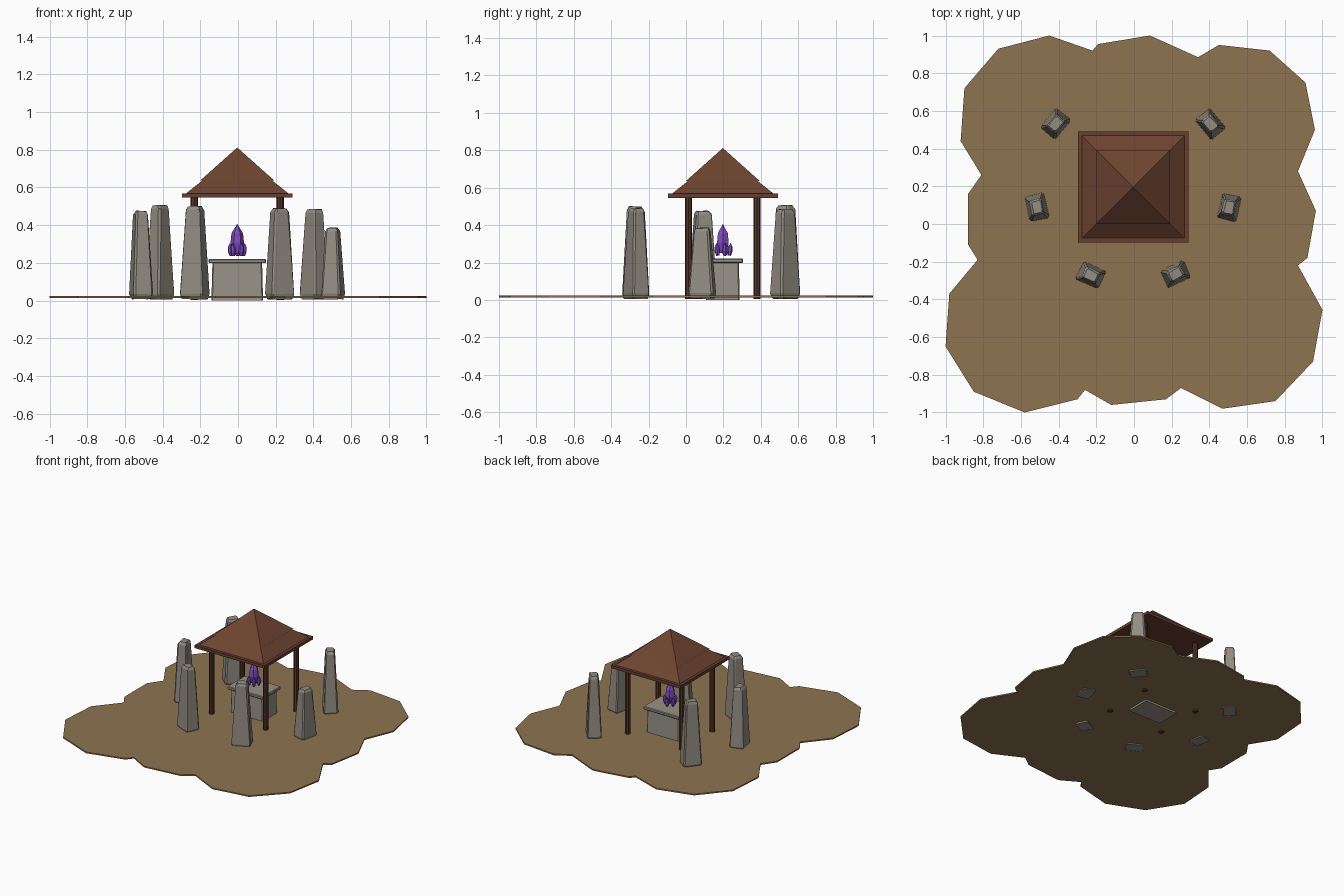
import bpy, bmesh, math, random
from mathutils import Matrix, Vector

random.seed(4)
cube = bpy.data.objects.get("Cube")
if cube:
    bpy.data.objects.remove(cube, do_unlink=True)


def material(name, r, g, b):
    mat = bpy.data.materials.new(name)
    mat.use_nodes = True
    mat.diffuse_color = (r, g, b, 1)
    node = next(n for n in mat.node_tree.nodes if n.type == "BSDF_PRINCIPLED")
    node.inputs["Base Color"].default_value = (r, g, b, 1)
    return mat


earth = material("dry earth", 0.27, 0.175, 0.08)
stone = material("standing stone", 0.29, 0.265, 0.225)
altar_stone = material("altar stone", 0.31, 0.285, 0.245)
roof_red = material("roof red brown", 0.155, 0.058, 0.03)
trim = material("eave wood", 0.135, 0.048, 0.027)
wood = material("post wood", 0.09, 0.034, 0.019)
violet = material("violet crystal", 0.22, 0.07, 0.55)

SHRINE = Vector((-0.004, 0.197, 0))


def finish(name, bm, mat, matrix=Matrix()):
    """Turn a bmesh into a linked object with one material."""
    bmesh.ops.recalc_face_normals(bm, faces=bm.faces)
    mesh = bpy.data.meshes.new(name)
    bm.to_mesh(mesh)
    bm.free()
    mesh.materials.append(mat)
    obj = bpy.data.objects.new(name, mesh)
    obj.matrix_world = matrix
    bpy.context.collection.objects.link(obj)
    return obj


def loft(name, rings, mat, matrix=Matrix(), jitter=0.0):
    """Skin a stack of closed rings and cap both ends."""
    bm = bmesh.new()
    loops = [[bm.verts.new(p) for p in ring] for ring in rings]
    for low, high in zip(loops, loops[1:]):
        for i in range(len(low)):
            j = (i + 1) % len(low)
            bm.faces.new((low[i], low[j], high[j], high[i]))
    bm.faces.new(loops[0][::-1])
    bm.faces.new(loops[-1])
    for v in bm.verts:
        v.co += Vector([random.uniform(-jitter, jitter) for _ in range(3)])
    bmesh.ops.remove_doubles(bm, verts=bm.verts, dist=0.0001)
    return finish(name, bm, mat, matrix)


def rect(hx, hy, z):
    return [(-hx, -hy, z), (hx, -hy, z), (hx, hy, z), (-hx, hy, z)]


def cut_rect(hx, hy, z, c):
    """Rectangle with cut corners."""
    return [(-hx + c, -hy, z), (hx - c, -hy, z), (hx, -hy + c, z), (hx, hy - c, z),
            (hx - c, hy, z), (-hx + c, hy, z), (-hx, hy - c, z), (-hx, -hy + c, z)]


def circle(r, z, sides):
    return [(r * math.cos(math.tau * i / sides), r * math.sin(math.tau * i / sides), z)
            for i in range(sides)]


# Ground: thin scalloped patch
outline = [
    (-.45, 1), (-.72, .93), (-.9, .72), (-.92, .44), (-.81, .26), (-.88, .16), (-.88, -.11),
    (-.83, -.19), (-.98, -.37), (-1, -.65), (-.85, -.89), (-.58, -1), (-.3, -.93), (-.26, -.88),
    (-.12, -.96), (.17, -.93), (.25, -.87), (.47, -.98), (.75, -.94), (.95, -.73), (1, -.455),
    (.87, -.22), (.92, -.18), (.965, .07), (.87, .28), (.96, .5), (.91, .75), (.72, .92),
    (.45, .95), (.34, .885), (.085, 1), (-.19, .955), (-.22, .92)]
loft("ground", [[(x, y, z) for x, y in outline] for z in (0.014, 0.024)], earth)

# Standing stones: tapered blocks facing the shrine
stones = [("back_right", -0.415, 0.532, 0.508), ("right", -0.515, 0.09, 0.478),
          ("front_right", -0.23, -0.272, 0.502), ("front_left", 0.222, -0.266, 0.492),
          ("left", 0.505, 0.088, 0.388), ("back_left", 0.405, 0.53, 0.487)]
for name, x, y, top in stones:
    angle = math.atan2(y - SHRINE.y, x - SHRINE.x) + math.pi / 2
    place = Matrix.Translation((x, y, 0)) @ Matrix.Rotation(angle, 4, "Z")
    rings = [cut_rect(0.058, 0.043, 0.007, 0.008), cut_rect(0.067, 0.051, 0.035, 0.008),
             cut_rect(0.042, 0.034, top - 0.022, 0.008), cut_rect(0.032, 0.024, top - 0.003, 0.006)]
    loft("standing_stone_" + name, rings, stone, place, 0.003)

# Altar body and bevelled slab
at_shrine = Matrix.Translation(SHRINE)
loft("altar_body", [cut_rect(0.137, 0.09, 0.0, 0.006), cut_rect(0.132, 0.086, 0.2, 0.006)],
     altar_stone, at_shrine)
loft("altar_slab", [cut_rect(0.148, 0.103, 0.198, 0.006), cut_rect(0.153, 0.108, 0.203, 0.006),
                    cut_rect(0.153, 0.108, 0.216, 0.006), cut_rect(0.148, 0.103, 0.221, 0.006)],
     altar_stone, at_shrine)


# Crystal cluster hovering over the altar
def crystal(name, r, low, high, matrix):
    h = high - low
    rings = [circle(r * 0.6, low, 6), circle(r, low + h * 0.35, 6),
             circle(r * 0.85, low + h * 0.68, 6), circle(0.00005, high, 6)]
    loft(name, rings, violet, matrix)


crystal("crystal_main", 0.036, 0.25, 0.407, at_shrine)
for i in range(5):
    turn = Matrix.Rotation(math.tau * i / 5 + 0.3, 4, "Z")
    lean = Matrix.Translation((0.034, 0, 0.237)) @ Matrix.Rotation(0.12, 4, "Y")
    crystal(f"crystal_small_{i + 1}", 0.015, 0, 0.068, at_shrine @ turn @ lean)

# Posts
for sx, side in ((-1, "right"), (1, "left")):
    for sy, end in ((-1, "front"), (1, "back")):
        place = Matrix.Translation(SHRINE + Vector((sx * 0.228, sy * 0.183, 0)))
        loft(f"post_{end}_{side}", [circle(0.019, 0.004, 8), circle(0.019, 0.55, 8)], wood, place)

# Roof: eave slab, lower skirt and upper pyramid
loft("roof_eave", [rect(0.294, 0.294, 0.546), rect(0.294, 0.294, 0.568)], trim, at_shrine)
loft("roof_skirt", [rect(0.273, 0.273, 0.567), rect(0.18, 0.18, 0.641)], roof_red, at_shrine)
loft("roof_peak", [rect(0.196, 0.196, 0.637), rect(0.00004, 0.00004, 0.812)], roof_red, at_shrine)
